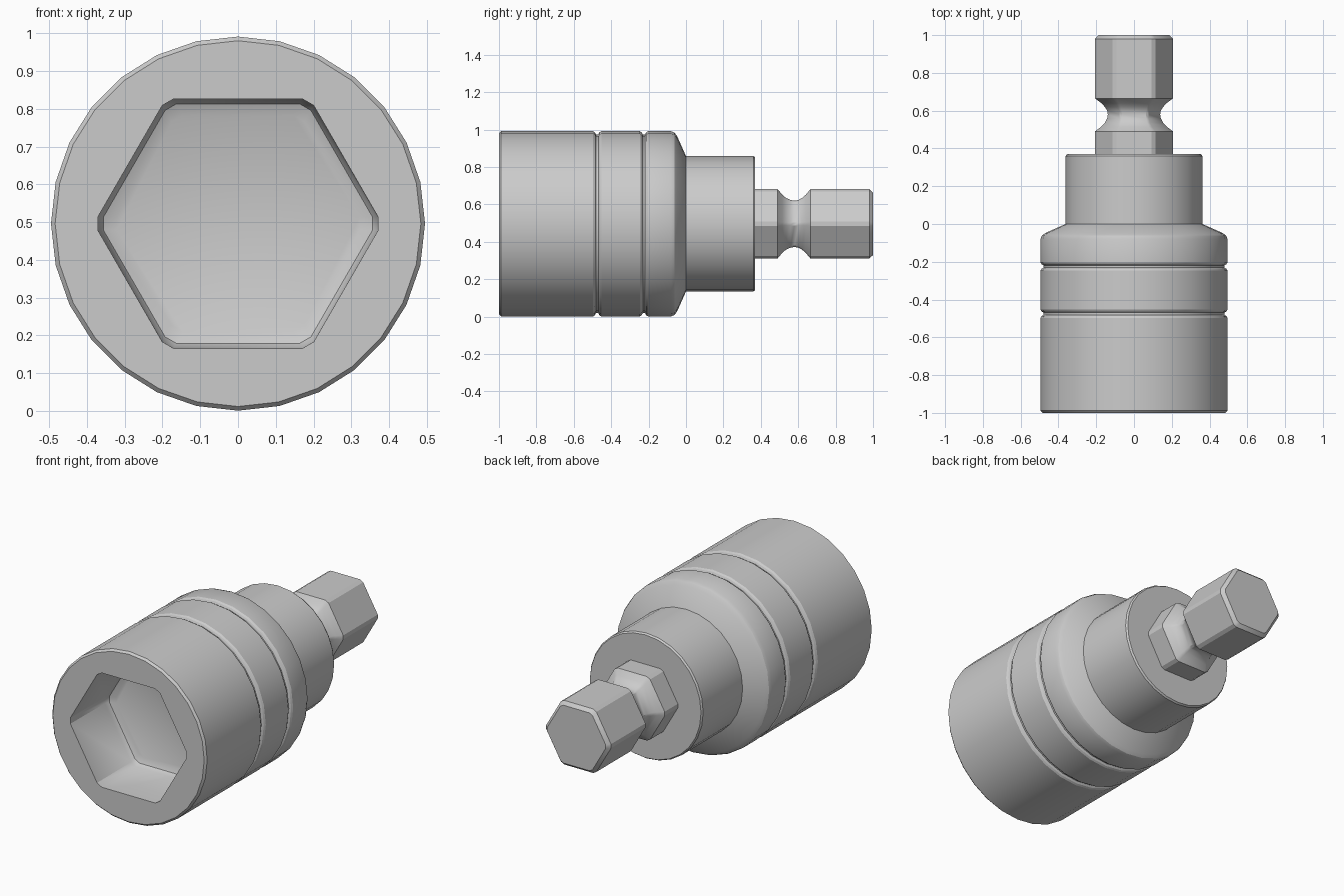
import bpy, bmesh, math

if "Cube" in bpy.data.objects:
    bpy.data.objects.remove(bpy.data.objects["Cube"])

CZ = 0.496  # height of the tool axis


def circle(r, n=28):
    return [(r * math.cos(2 * math.pi * i / n), r * math.sin(2 * math.pi * i / n)) for i in range(n)]


def hexagon(apothem, cut):
    """Hexagon with flats top and bottom, each corner trimmed by a distance along its edges."""
    R = apothem / math.cos(math.pi / 6)
    c = [(R * math.cos(math.pi / 3 * i), R * math.sin(math.pi / 3 * i)) for i in range(6)]
    t = cut / R
    pts = []
    for i in range(6):
        for j in (i - 1, (i + 1) % 6):
            pts.append((c[i][0] + (c[j][0] - c[i][0]) * t, c[i][1] + (c[j][1] - c[i][1]) * t))
    return pts


def loft(bm, sections):
    """Skin a list of (y, outline) sections and return the vertex rings."""
    rings = [[bm.verts.new((x, y, CZ + z)) for x, z in pts] for y, pts in sections]
    for a, b in zip(rings, rings[1:]):
        n = len(a)
        for i in range(n):
            bm.faces.new((a[i], a[(i + 1) % n], b[(i + 1) % n], b[i]))
    return rings


def ring_edges(bm, ring):
    return [bm.edges.get((ring[i - 1], ring[i])) for i in range(len(ring))]


def finish(bm, name):
    bmesh.ops.recalc_face_normals(bm, faces=bm.faces[:])
    mesh = bpy.data.meshes.new(name)
    bm.to_mesh(mesh)
    bm.free()
    ob = bpy.data.objects.new(name, mesh)
    bpy.context.collection.objects.link(ob)
    bpy.ops.object.select_all(action='DESELECT')
    bpy.context.view_layer.objects.active = ob
    ob.select_set(True)
    bpy.ops.object.shade_smooth_by_angle(angle=math.radians(29))
    return ob


# Socket body: turned outside with two grooves, shoulder and collar
profile = [(-1.0, 0.484), (-0.988, 0.495)]
for g in (-0.475, -0.225):
    profile += [(g - 0.022, 0.495), (g - 0.012, 0.489), (g - 0.006, 0.478),
                (g + 0.006, 0.478), (g + 0.012, 0.489), (g + 0.022, 0.495)]
profile += [(-0.08, 0.495), (-0.062, 0.488), (-0.048, 0.47), (0.0, 0.362),
            (0.36, 0.362), (0.37, 0.355)]
bm = bmesh.new()
outer = loft(bm, [(y, circle(r)) for y, r in profile])
bm.faces.new(outer[-1])

# Hex recess with a rounded floor edge
recess = [(-1.0, 0.33), (-0.69, 0.328), (-0.665, 0.317), (-0.65, 0.287)]
inner = loft(bm, [(y, hexagon(a, 0.02)) for y, a in recess])
bm.faces.new(inner[-1])

# Flat front rim between the round edge and the hex opening
bmesh.ops.triangle_fill(bm, use_beauty=True, use_dissolve=False, normal=(0, -1, 0),
                        edges=ring_edges(bm, outer[0]) + ring_edges(bm, inner[0]))
finish(bm, "socket_body")

# Hex drive shank with a concave retaining neck and chamfered tip
shank = [(0.36, 0.185), (0.49, 0.185), (0.515, 0.155), (0.535, 0.138), (0.56, 0.127),
         (0.58, 0.124), (0.60, 0.127), (0.62, 0.138), (0.64, 0.155), (0.665, 0.185),
         (0.98, 0.185), (1.0, 0.167)]
bm = bmesh.new()
rings = loft(bm, [(y, hexagon(a, 0.0135 * a / 0.185)) for y, a in shank])
bm.faces.new(rings[0])
bm.faces.new(rings[-1])
finish(bm, "hex_shank")
